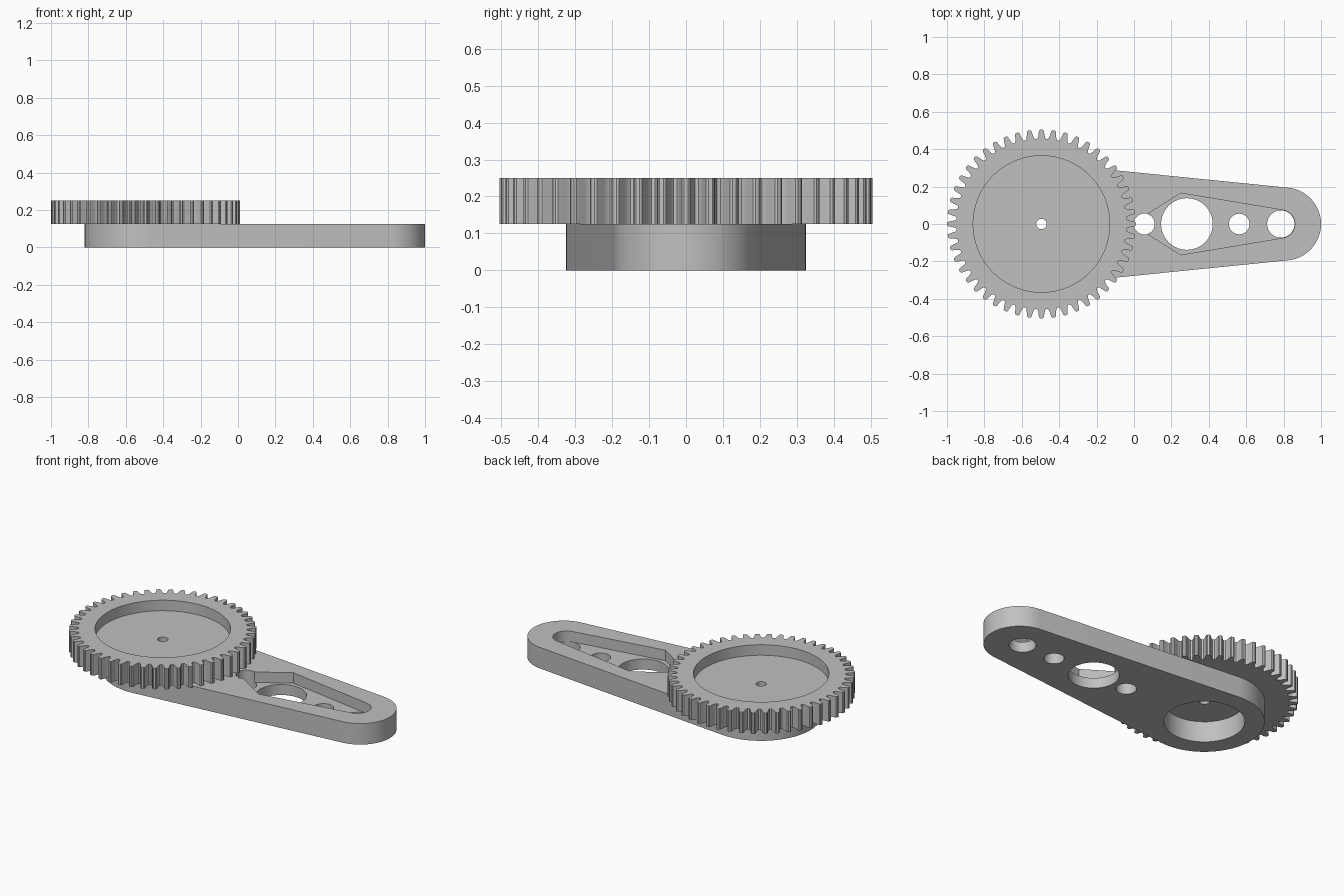
import bpy
import bmesh
from math import sin, cos, pi, tau, asin

cube = bpy.data.objects.get("Cube")
if cube:
    bpy.data.objects.remove(cube)

GEAR_X = -0.495
TIP_X = 0.805
MID_Z = 0.125
TOP_Z = 0.25

grey = bpy.data.materials.new("plain grey")
grey.use_nodes = True
colour = (0.53, 0.53, 0.53, 1)
grey.diffuse_color = colour
grey.node_tree.nodes["Principled BSDF"].inputs["Base Color"].default_value = colour


def arc(x, radius, start, end, steps):
    """Points on an arc centred on the x axis."""
    angles = [start + (end - start) * i / steps for i in range(steps + 1)]
    return [(x + radius * cos(a), radius * sin(a)) for a in angles]


def circle(x, radius, steps=64):
    return arc(x, radius, 0, tau, steps)[:-1]


def prism(name, outline, z0, z1):
    """Extrude a flat outline between two heights."""
    bm = bmesh.new()
    face = bm.faces.new([bm.verts.new((x, y, z0)) for x, y in outline])
    side = bmesh.ops.extrude_face_region(bm, geom=[face])["geom"]
    moved = [v for v in side if isinstance(v, bmesh.types.BMVert)]
    bmesh.ops.translate(bm, vec=(0, 0, z1 - z0), verts=moved)
    bmesh.ops.recalc_face_normals(bm, faces=bm.faces)
    mesh = bpy.data.meshes.new(name)
    bm.to_mesh(mesh)
    bm.free()
    obj = bpy.data.objects.new(name, mesh)
    bpy.context.collection.objects.link(obj)
    mesh.materials.append(grey)
    return obj


def cut(obj, cutters):
    """Subtract the cutters, apply the result and shade it."""
    for cutter in cutters:
        cutter.hide_render = True
        mod = obj.modifiers.new(cutter.name, 'BOOLEAN')
        mod.operation = 'DIFFERENCE'
        mod.solver = 'EXACT'
        mod.object = cutter
    bpy.ops.object.select_all(action='DESELECT')
    obj.select_set(True)
    bpy.context.view_layer.objects.active = obj
    bpy.ops.object.convert(target='MESH')
    bpy.ops.object.shade_smooth_by_angle(angle=pi / 6)
    for cutter in cutters:
        bpy.data.objects.remove(cutter)


# Tapered arm: two round ends joined by tangent sides
BIG_R, SMALL_R = 0.325, 0.195
lean = pi / 2 - asin((BIG_R - SMALL_R) / (TIP_X - GEAR_X))
outline = arc(TIP_X, SMALL_R, -lean, lean, 32)
outline += arc(GEAR_X, BIG_R, lean, tau - lean, 48)
arm = prism("arm", outline, 0, MID_Z)

# Kite-shaped pocket with a rounded outer end
pocket = [(-0.012, 0), (0.25, -0.165)]
pocket += arc(0.785, 0.075, -1.41, 1.41, 24) + [(0.25, 0.165)]
arm_cutters = [prism("pocket_cutter", pocket, MID_Z / 2, TOP_Z)]

# Through holes and the bore under the gear
for x, radius in [(GEAR_X, 0.218), (0.055, 0.056), (0.283, 0.138),
                  (0.5625, 0.055), (0.785, 0.073)]:
    arm_cutters.append(prism("hole_cutter", circle(x, radius), -0.1, TOP_Z))
cut(arm, arm_cutters)

# Gear wheel: one rounded tooth repeated around the rim
TEETH = 48
half_tooth = [(0.42, 0.455), (0.33, 0.462), (0.27, 0.475),
              (0.22, 0.49), (0.17, 0.501), (0.08, 0.505)]
tooth = [(-f, r) for f, r in half_tooth] + [(f, r) for f, r in reversed(half_tooth)]
rim = []
for i in range(TEETH):
    for f, r in tooth:
        a = (i + f) * tau / TEETH
        rim.append((GEAR_X + r * cos(a), r * sin(a)))
gear = prism("gear_wheel", rim, MID_Z, TOP_Z)

# Shallow round recess and axle hole
cut(gear, [prism("recess_cutter", circle(GEAR_X, 0.365, 96), 0.1875, 0.4),
           prism("axle_cutter", circle(GEAR_X, 0.028, 32), 0, 0.4)])
